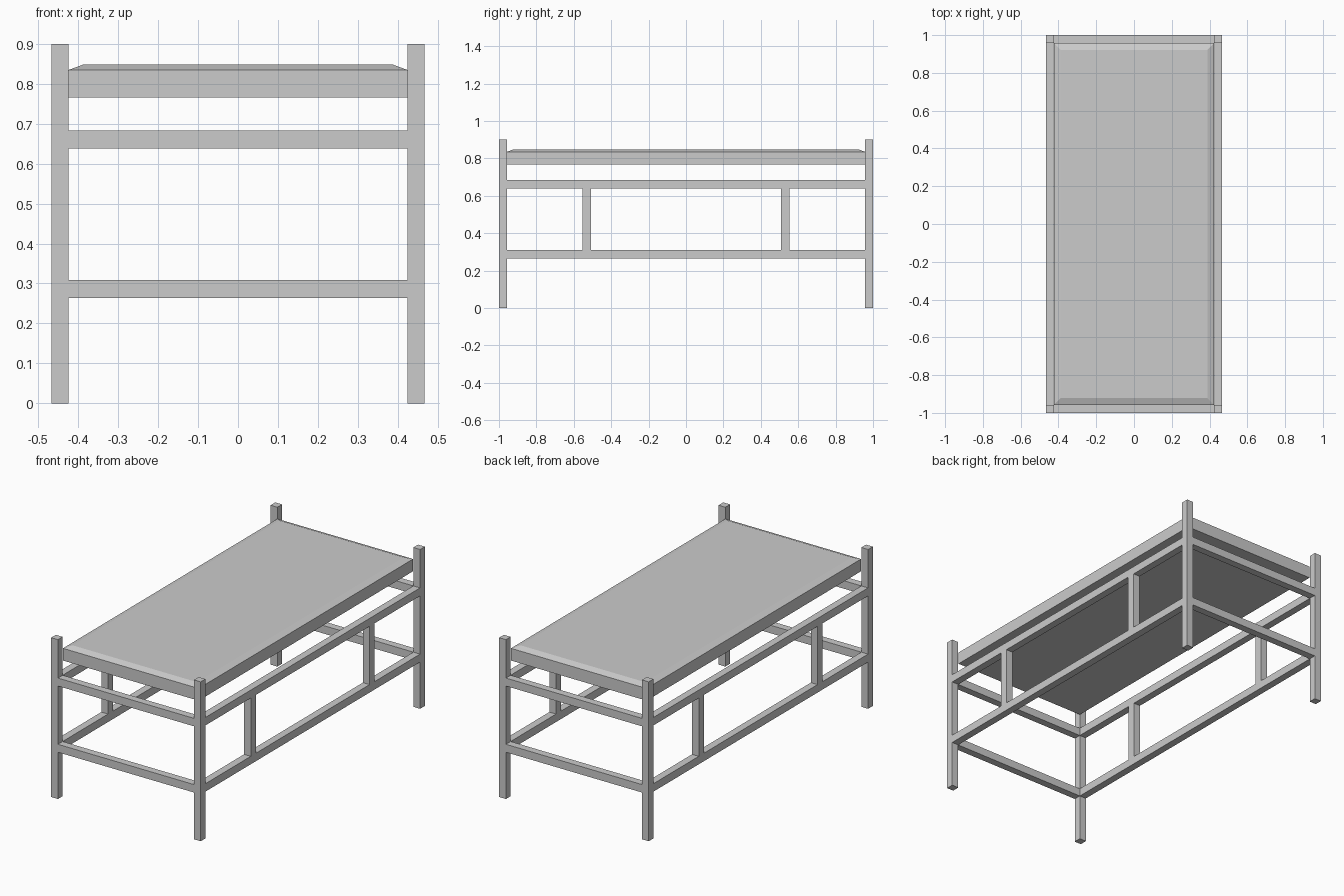
import bpy, bmesh

if "Cube" in bpy.data.objects:
    bpy.data.objects.remove(bpy.data.objects["Cube"])


def box(name, x, y, z):
    """Box from (min, max) ranges on each axis."""
    bm = bmesh.new()
    bmesh.ops.create_cube(bm, size=1)
    for v in bm.verts:
        v.co = [r[0] if c < 0 else r[1] for c, r in zip(v.co, (x, y, z))]
    me = bpy.data.meshes.new(name)
    bm.to_mesh(me)
    bm.free()
    ob = bpy.data.objects.new(name, me)
    bpy.context.collection.objects.link(ob)
    return ob


def span(s, a, b):
    return tuple(sorted((s * a, s * b)))


XO, XI = 0.467, 0.425      # outer / inner frame faces across
YO, YI = 1.0, 0.958        # outer / inner frame faces along
LOWER, UPPER = (0.264, 0.309), (0.638, 0.683)
SIDES = (("left", -1), ("right", 1))
ENDS = (("front", -1), ("back", 1))

# Corner posts and side uprights
for sn, sx in SIDES:
    for en, sy in ENDS:
        box(f"{en}_{sn}_post", span(sx, XI, XO), span(sy, YI, YO), (0, 0.9))
        box(f"{en}_{sn}_upright", span(sx, XI, XO), span(sy, 0.507, 0.553),
            (LOWER[1], UPPER[0]))

# Two levels of rails around the frame
for level, z in (("lower", LOWER), ("upper", UPPER)):
    for sn, sx in SIDES:
        box(f"{level}_{sn}_rail", span(sx, XI, XO), (-YI, YI), z)
    for en, sy in ENDS:
        box(f"{level}_{en}_rail", (-XI, XI), span(sy, YI, YO), z)

# Table top slab with a shallow sloped border
top = box("table_top", (-0.424, 0.424), (-0.957, 0.957), (0.766, 0.835))
bm = bmesh.new()
bm.from_mesh(top.data)
bm.faces.ensure_lookup_table()
face = max(bm.faces, key=lambda f: f.calc_center_median().z)
bmesh.ops.inset_region(bm, faces=[face], thickness=0.05)
for v in face.verts:
    v.co.z = 0.848
bm.to_mesh(top.data)
bm.free()
